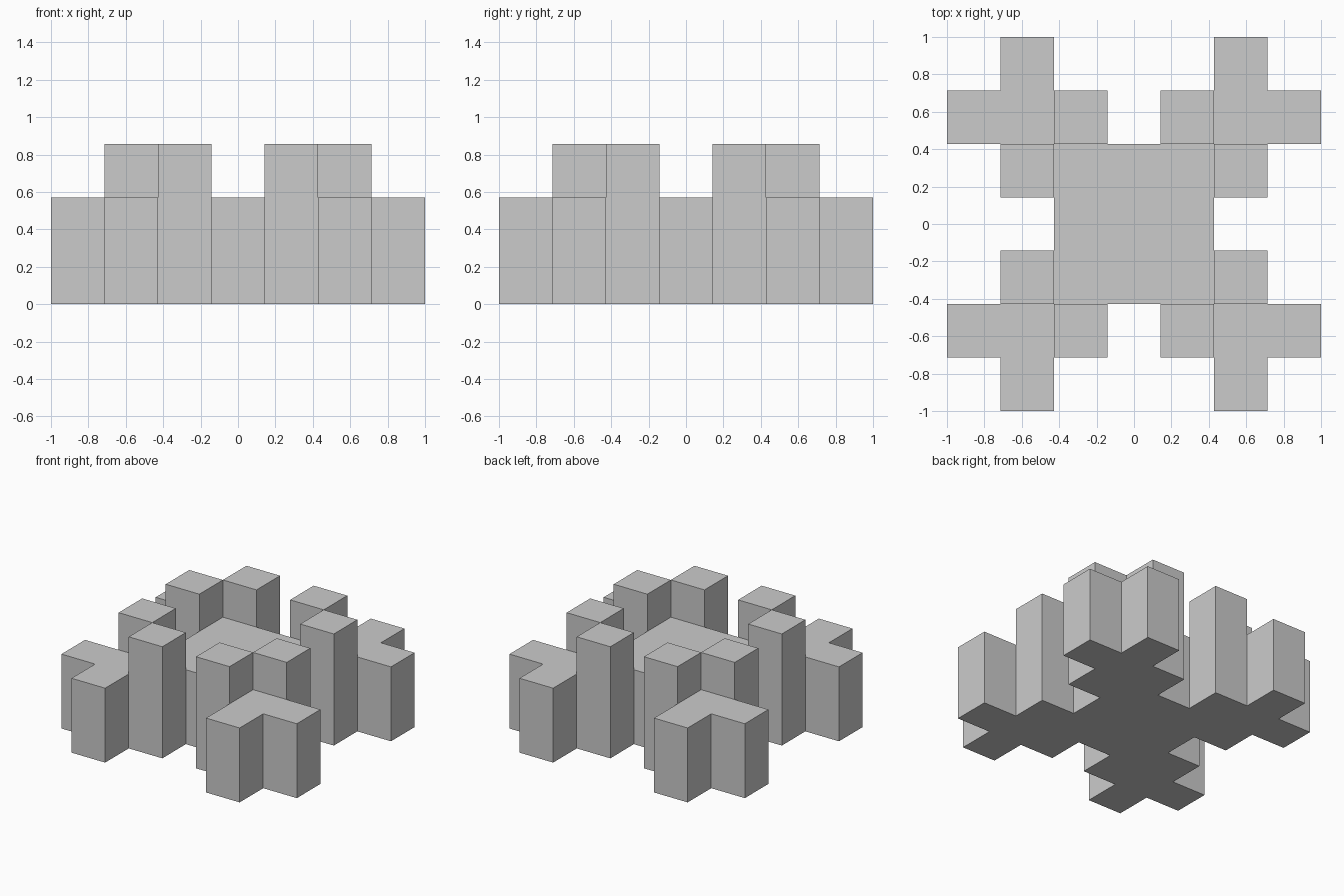
import bpy
import bmesh
from mathutils import Vector

if "Cube" in bpy.data.objects:
    bpy.data.objects.remove(bpy.data.objects["Cube"])

U = 2 / 7  # block size: the model is 7 blocks wide

# Column heights in blocks, keyed by (x, y) measured from the centre
heights = {(x, y): 2 for x in (-1, 0, 1) for y in (-1, 0, 1)}  # central slab
for sx in (-1, 1):
    for sy in (-1, 1):
        # Low L-shaped outer corner
        for c in ((2, 2), (3, 2), (2, 3)):
            heights[(sx * c[0], sy * c[1])] = 2
        # Tall inner pillars
        for c in ((1, 2), (2, 1)):
            heights[(sx * c[0], sy * c[1])] = 3

blocks = {(x, y, z) for (x, y), h in heights.items() for z in range(h)}

# Build only the exposed block sides, so the result is one clean shell
bm = bmesh.new()
for block in blocks:
    centre = Vector(block) + Vector((0, 0, 0.5))
    for axis in range(3):
        for sign in (-1, 1):
            n = Vector((0, 0, 0))
            n[axis] = sign
            if tuple(int(b + d) for b, d in zip(block, n)) in blocks:
                continue
            a = Vector((0, 0, 0))
            a[(axis + 1) % 3] = 0.5
            b = n.cross(a)
            mid = centre + n * 0.5
            corners = (mid - a - b, mid + a - b, mid + a + b, mid - a + b)
            bm.faces.new([bm.verts.new(p * U) for p in corners])

# Weld and merge coplanar squares into large flat faces
bmesh.ops.remove_doubles(bm, verts=bm.verts[:], dist=0.001)
bmesh.ops.dissolve_limit(bm, angle_limit=0.01, verts=bm.verts[:], edges=bm.edges[:])

mesh = bpy.data.meshes.new("stepped_block")
bm.to_mesh(mesh)
bm.free()
obj = bpy.data.objects.new("stepped_block", mesh)
bpy.context.collection.objects.link(obj)
